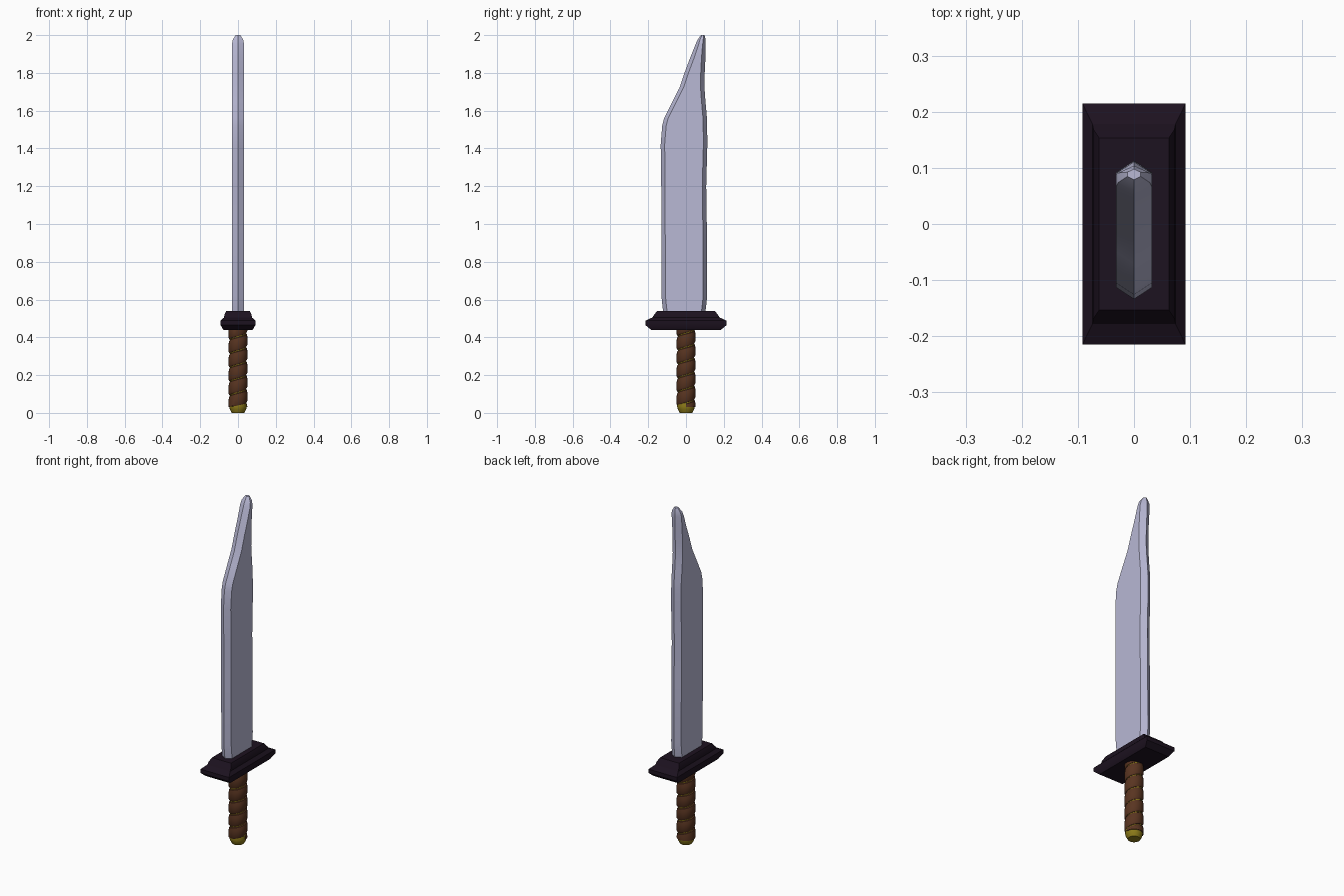
import bpy, bmesh
from math import sin, cos, pi, radians

if "Cube" in bpy.data.objects:
    bpy.data.objects.remove(bpy.data.objects["Cube"])


def material(name, rgb):
    m = bpy.data.materials.new(name)
    m.diffuse_color = (*rgb, 1)
    m.use_nodes = True
    m.node_tree.nodes["Principled BSDF"].inputs["Base Color"].default_value = m.diffuse_color
    return m


steel = material("steel", (0.48, 0.48, 0.66))
dark = material("dark_guard", (0.012, 0.006, 0.014))
leather = material("leather", (0.10, 0.035, 0.015))
gold = material("gold", (0.27, 0.20, 0.01))


def loft(name, rings, mat, angle=30, closed=True):
    """Skin a list of equally sized point rings and cap both ends."""
    bm = bmesh.new()
    vs = [[bm.verts.new(p) for p in ring] for ring in rings]
    n = len(rings[0])
    for a, b in zip(vs, vs[1:]):
        for i in range(n):
            j = (i + 1) % n
            bm.faces.new((a[i], a[j], b[j], b[i]))
    bm.faces.new(vs[0][::-1])
    bm.faces.new(vs[-1])
    bmesh.ops.remove_doubles(bm, verts=bm.verts, dist=1e-5)
    bmesh.ops.recalc_face_normals(bm, faces=bm.faces)
    me = bpy.data.meshes.new(name)
    bm.to_mesh(me)
    bm.free()
    me.materials.append(mat)
    ob = bpy.data.objects.new(name, me)
    bpy.context.collection.objects.link(ob)
    bpy.ops.object.select_all(action='DESELECT')
    ob.select_set(True)
    bpy.context.view_layer.objects.active = ob
    bpy.ops.object.shade_smooth_by_angle(angle=radians(angle))
    return ob


def circle(r, z, n=16):
    return [(r * cos(2 * pi * i / n), r * sin(2 * pi * i / n), z) for i in range(n)]


def rect(x, y, z):
    return [(-x, -y, z), (x, -y, z), (x, y, z), (-x, y, z)]


# Blade: six-sided section, (z, cutting edge y, back y, half thickness)
def blade_ring(z, y0, y1, w):
    e = min(0.021, (y1 - y0) * 0.3)
    return [(0, y0, z), (w, y0 + e, z), (w, y1 - e, z),
            (0, y1, z), (-w, y1 - e, z), (-w, y0 + e, z)]


blade = [(0.52, -0.118, 0.100, 0.032), (0.56, -0.124, 0.106, 0.032),
         (0.62, -0.130, 0.112, 0.032), (1.00, -0.131, 0.110, 0.032),
         (1.20, -0.131, 0.107, 0.032), (1.42, -0.134, 0.113, 0.032),
         (1.52, -0.126, 0.112, 0.032), (1.56, -0.116, 0.111, 0.032),
         (1.65, -0.071, 0.103, 0.032), (1.72, -0.035, 0.098, 0.032),
         (1.80, -0.008, 0.099, 0.032), (1.88, 0.022, 0.103, 0.032),
         (1.95, 0.050, 0.104, 0.032), (1.975, 0.061, 0.104, 0.028),
         (2.00, 0.079, 0.098, 0.012)]
loft("blade", [blade_ring(*s) for s in blade], steel, 40)

# Guard: stepped rectangular block
guard = [(0.078, 0.185, 0.44), (0.092, 0.215, 0.465), (0.092, 0.215, 0.488),
         (0.074, 0.178, 0.505), (0.072, 0.168, 0.52), (0.062, 0.153, 0.54)]
loft("guard", [rect(*g) for g in guard], dark)

# Gilded core and pommel
loft("grip_core", [circle(0.042, 0.03), circle(0.042, 0.46)], gold)
loft("pommel", [circle(0.033, 0.0), circle(0.043, 0.018), circle(0.047, 0.035),
                circle(0.044, 0.055)], gold)

# Leather strip wound around the grip, clipped to the grip's length
pitch, steps, turns = 0.074, 20, 7
profile = [(0.038, 0.0), (0.044, 0.001), (0.050, 0.010), (0.050, 0.050),
           (0.047, 0.067), (0.038, 0.072)]
rings = []
for k in range(steps * turns + 1):
    a = 2 * pi * k / steps
    base = -0.02 + pitch * k / steps
    if base + 0.072 < 0.04 or base > 0.45:
        continue
    rings.append([(r * cos(a), r * sin(a), min(max(base + dz, 0.032), 0.455))
                  for r, dz in profile])
loft("grip_wrap", rings, leather, 35)
